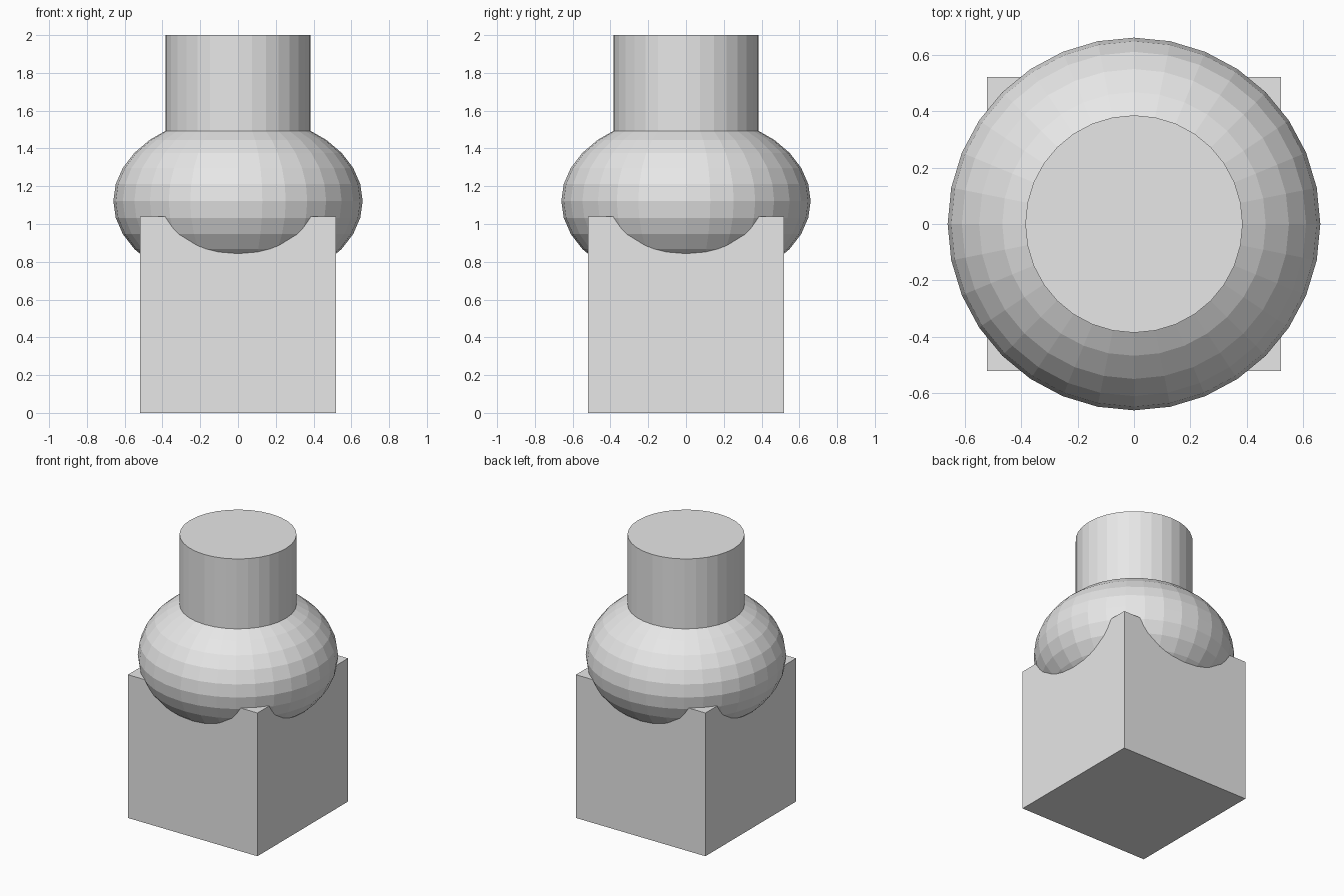
import bpy

# Remove the default cube
default_cube = bpy.data.objects.get("Cube")
if default_cube:
    bpy.data.objects.remove(default_cube, do_unlink=True)

# One plain grey for everything
GREY = (0.8, 0.8, 0.8, 1.0)
grey = bpy.data.materials.new("plain grey")
grey.use_nodes = True
grey.diffuse_color = GREY
grey.node_tree.nodes["Principled BSDF"].inputs["Base Color"].default_value = GREY


def finish(name):
    """Name the new part, colour it and keep its facets flat."""
    part = bpy.context.object
    part.name = name
    part.data.name = name
    part.data.materials.append(grey)
    bpy.ops.object.shade_flat()
    return part


# Square base block
BASE = 1.04
bpy.ops.mesh.primitive_cube_add(size=BASE, location=(0, 0, BASE / 2))
finish("base_block")

# Flattened ball sunk into the block
BALL_RADIUS, BALL_HEIGHT, BALL_Z = 0.66, 0.458, 1.122
bpy.ops.mesh.primitive_uv_sphere_add(segments=32, ring_count=16, radius=1,
                                     location=(0, 0, BALL_Z))
ball = finish("flattened_ball")
ball.scale = (BALL_RADIUS, BALL_RADIUS, BALL_HEIGHT)

# Round neck rising out of the ball
NECK_TOP, NECK_BOTTOM = 2.0, 1.23
bpy.ops.mesh.primitive_cylinder_add(vertices=32, radius=0.385,
                                    depth=NECK_TOP - NECK_BOTTOM,
                                    location=(0, 0, (NECK_TOP + NECK_BOTTOM) / 2))
finish("neck_cylinder")
